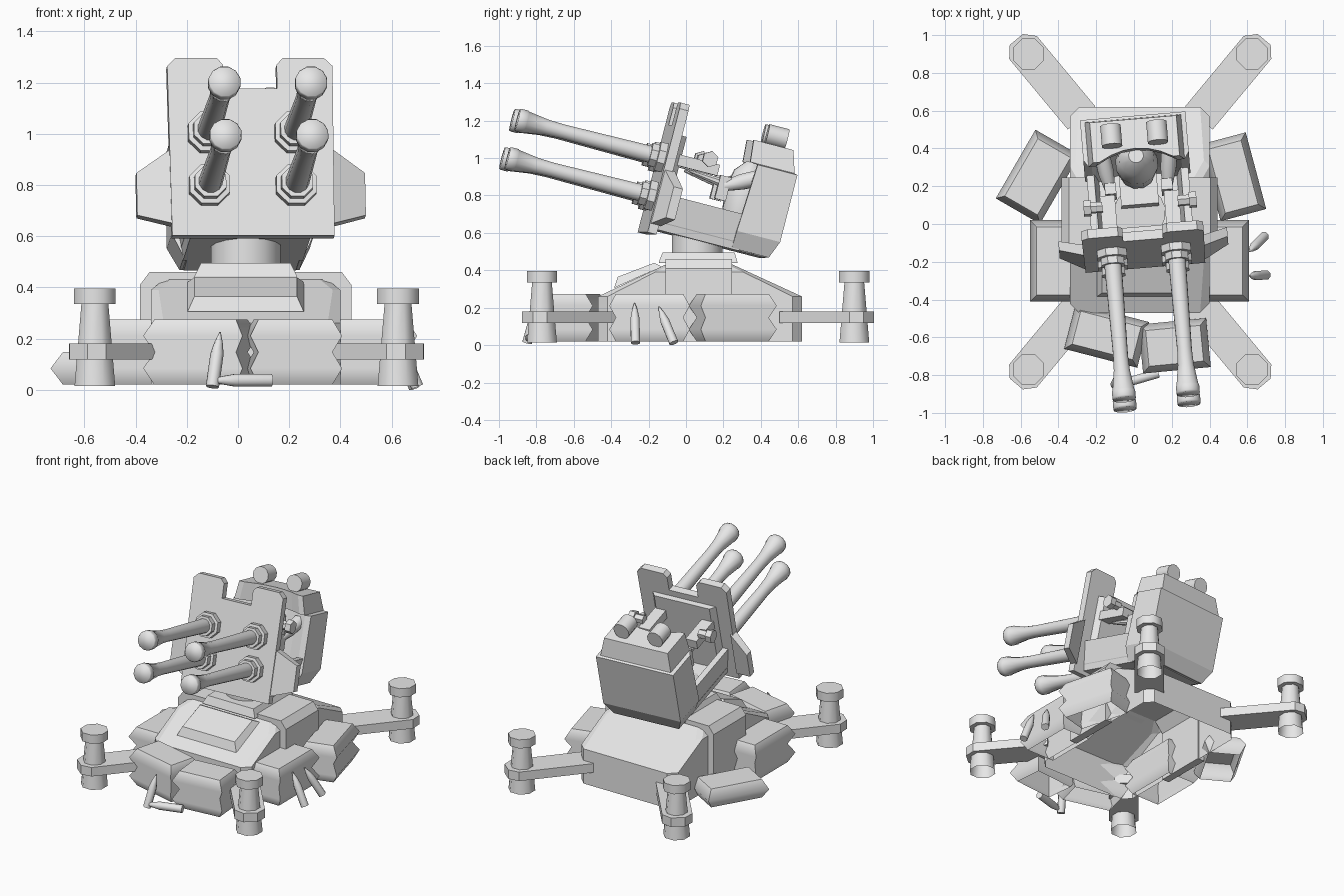
import bpy, bmesh, math
from mathutils import Matrix, Vector

if "Cube" in bpy.data.objects:
    bpy.data.objects.remove(bpy.data.objects["Cube"], do_unlink=True)

GREY = (0.8, 0.8, 0.8, 1)
mat = bpy.data.materials.new("plain grey")
mat.diffuse_color = GREY
mat.use_nodes = True
mat.node_tree.nodes["Principled BSDF"].inputs["Base Color"].default_value = GREY

CX = 0.03
BASE = Matrix.Translation((CX, 0, 0))
# turret frame: turned slightly and tipped so the guns aim up
TURRET = (Matrix.Translation((0.036, 0.06, 0.598)) @ Matrix.Rotation(math.radians(4.8), 4, 'Z')
          @ Matrix.Rotation(math.radians(-14.5), 4, 'X'))


def solid(name, rings, M=Matrix(), smooth=0, open_bottom=False):
    """Skin a list of equal-length point rings and cap the ends; smooth is an angle in degrees."""
    bm = bmesh.new()
    loops = [[bm.verts.new(M @ Vector(p)) for p in r] for r in rings]
    n = len(loops[0])
    for a, b in zip(loops, loops[1:]):
        for i in range(n):
            j = (i + 1) % n
            bm.faces.new((a[i], a[j], b[j], b[i]))
    bottom = bm.faces.new(loops[0][::-1])
    bm.faces.new(loops[-1])
    bmesh.ops.recalc_face_normals(bm, faces=bm.faces)
    if open_bottom:
        bm.faces.remove(bottom)
    me = bpy.data.meshes.new(name)
    bm.to_mesh(me)
    bm.free()
    me.materials.append(mat)
    ob = bpy.data.objects.new(name, me)
    bpy.context.collection.objects.link(ob)
    if smooth:
        bpy.ops.object.select_all(action='DESELECT')
        ob.select_set(True)
        bpy.context.view_layer.objects.active = ob
        bpy.ops.object.shade_smooth_by_angle(angle=math.radians(smooth))


def rect(z, hx, y0, y1, x=0):
    return [(x - hx, y0, z), (x + hx, y0, z), (x + hx, y1, z), (x - hx, y1, z)]


def octo(z, hx, y0, y1, c):
    """Rectangle with cut corners."""
    return [(-hx + c, y0, z), (hx - c, y0, z), (hx, y0 + c, z), (hx, y1 - c, z),
            (hx - c, y1, z), (-hx + c, y1, z), (-hx, y1 - c, z), (-hx, y0 + c, z)]


def box(name, x, hx, y0, y1, z0, z1, M):
    solid(name, [rect(z0, hx, y0, y1, x), rect(z1, hx, y0, y1, x)], M)


def lathe(name, start, direction, profile, n, M=Matrix(), smooth=0, open_bottom=False):
    """Round part from (distance, radius) pairs along a direction."""
    rot = Vector(direction).to_track_quat('Z', 'Y').to_matrix().to_4x4()
    rings = [[(r * math.cos(math.tau * (i + .5) / n), r * math.sin(math.tau * (i + .5) / n), d)
              for i in range(n)] for d, r in profile]
    solid(name, rings, M @ Matrix.Translation(start) @ rot, smooth, open_bottom)


# ---- hull: a shell open underneath, with a raised arch across the middle
solid("hull", [octo(.02, .37, -.47, .62, .05), octo(.26, .37, -.47, .62, .05),
               octo(.39, .37, -.195, .337, .03), octo(.43, .32, -.11, .25, .03)], BASE, open_bottom=True)
arch = [(.36, .02), (.413, .02), (.413, .41), (.375, .46)]
arch += [(-x, z) for x, z in reversed(arch)] + [(-.36, .36), (-.30, .43), (.30, .43), (.36, .36)]
solid("hull_middle", [[(x, y, z) for x, z in arch] for y in (-.11, .245)], BASE)
solid("front_hatch", [
    [(-.227, -.385, .305), (.227, -.385, .305), (.227, -.13, .42), (-.227, -.13, .42)],
    [(-.2, -.365, .365), (.2, -.365, .365), (.2, -.17, .44), (-.2, -.17, .44)]], BASE)
solid("turret_pedestal", [rect(.44, .2, -.145, .275), rect(.445, .2, -.145, .275),
                          rect(.495, .175, -.125, .26)], BASE)
lathe("turret_neck", (CX, .06, .48), (0, 0, 1), [(0, .138), (.15, .138)], 16, smooth=35)

# ---- outriggers with feet
for sx in (-1, 1):
    for sy in (-1, 1):
        side = ("left" if sx > 0 else "right") + ("_rear" if sy > 0 else "_front")
        foot = Vector((.033 + sx * .592, .065 + sy * .835, 0))
        d = Vector((-sx * .64, -sy * .77, 0))
        n = Vector((-d.y, d.x, 0))
        plan = [(-.1, -.045), (-.045, -.095), (.44, -.095), (.44, .095), (-.045, .095), (-.1, .045)]
        solid("outrigger_arm_" + side,
              [[foot + d * a + n * b + Vector((0, 0, z)) for a, b in plan] for z in (.118, .18)])
        lathe("foot_post_" + side, foot, (0, 0, 1), [(.015, .086), (.335, .057)], 8, smooth=50, open_bottom=True)
        lathe("foot_cap_" + side, foot, (0, 0, 1), [(.335, .088), (.395, .088)], 8, smooth=50)


# ---- sandbags: layers with a bulging waist, open underneath
def sandbag(name, x, y, angle, length, width, layers):
    M = Matrix.Translation((x, y, 0)) @ Matrix.Rotation(math.radians(angle), 4, 'Z')
    rings = []
    for k in range(2 * layers + 1):
        e = 0 if k % 2 else .035
        rings.append(rect(.02 + k * .0635, length / 2 - e, -width / 2 + e, width / 2 - e))
    solid(name, rings, M, 59.5, True)


sandbag("sandbag_left", .47, -.195, 90, .43, .28, 2)
sandbag("sandbag_right", -.41, -.195, 90, .43, .28, 2)
sandbag("sandbag_left_rear", .525, .25, 105, .42, .25, 2)
sandbag("sandbag_right_rear", -.51, .25, 60, .42, .27, 1)
sandbag("sandbag_front_right", -.145, -.59, -14.5, .40, .25, 2)
sandbag("sandbag_front_left", .215, -.645, 5.5, .36, .26, 2)

# ---- loose shells
for i, (a, b) in enumerate([((-.10, -.85, .012), (-.07, -.79, .225)), ((.13, -.79, .037), (-.11, -.86, .037)),
                            ((.70, -.27, .012), (.61, -.275, .225)), ((.69, -.065, .012), (.61, -.145, .205))]):
    a, b = Vector(a), Vector(b)
    L = (b - a).length
    lathe("shell_%d" % (i + 1), a, b - a, [(0, .026), (.6 * L, .026), (.8 * L, .017), (L, .003)], 8, smooth=50)

# ---- gun shield with raised horns and swept wings
half = [(.105, .524), (.105, .62), (.13, .648), (.29, .648), (.324, .615), (.318, -.068)]
outline = half + [(-x, z) for x, z in reversed(half)]
solid("gun_shield", [[(x, y, z) for x, z in outline] for y in (-.285, -.235)], TURRET)
solid("shield_back_plate", [[(x, y, z) for x, z in ((-w, 0), (w, 0), (w, .48), (-w, .48))]
                            for y, w in ((-.236, .23), (-.2, .2))], TURRET)
for s, side in ((1, "left"), (-1, "right")):
    solid("shield_wing_" + side, [
        [(s * .31, -.283, -.02), (s * .31, -.225, -.02), (s * .31, -.225, .285), (s * .31, -.283, .285)],
        [(s * .448, -.22, .03), (s * .448, -.17, .03), (s * .448, -.17, .2), (s * .448, -.22, .2)]], TURRET)

# ---- four guns
for s, side in ((1, "left"), (-1, "right")):
    for z, level in ((.342, "upper"), (.13, "lower")):
        tag = level + "_" + side
        x = s * .17
        lathe("gun_collar_" + tag, (x, -.28, z), (0, -1, 0), [(0, .085), (.045, .085), (.047, .066), (.085, .066)],
              8, TURRET)
        lathe("gun_barrel_" + tag, (x, -.3, z), (0, -1, 0),
              [(0, .048), (.55, .04), (.64, .044), (.75, .06), (.755, .064), (.79, .064), (.8, .06)],
              12, TURRET, 85)
    # breech, side knob and grip
    box("gun_breech_" + side, s * .17, .04, -.24, .01, .32, .38, TURRET)
    lathe("breech_knob_" + side, (s * .2, -.055, .395), (s, 0, 0), [(0, .03), (.06, .03), (.06, .044), (.1, .044)],
          6, TURRET)
    box("grip_" + side, s * .15, .03, .03, .09, .2, .33, TURRET)
    lathe("grip_rod_" + side, (s * .15, .06, .29), (0, -1, .1), [(0, .026), (.1, .018), (.2, .008)], 8, TURRET)
    lathe("grip_arm_" + side, (s * .18, .24, .37), (-s * .03, -.19, -.1), [(0, .045), (.1, .045), (.21, .028)],
          8, TURRET, 50)

# ---- turret tub
solid("turret_floor", [rect(-.04, .22, -.24, .37), rect(.005, .245, -.24, .39)], TURRET)
for s, side in ((1, "left"), (-1, "right")):
    solid("tub_wall_" + side, [
        [(s * a, -.24, z), (s * b, -.24, z), (s * b, .22, z), (s * a, .22, z)]
        for z, a, b in ((-.04, .2, .235), (.155, .23, .27))], TURRET)


# ---- rear cab with a hollow front
def cab_ring(z, hx, y0, y1, sag):
    arc = [(hx * .85 * t, y0 + sag * (1 - t * t), z) for t in (-1, -.66, -.33, 0, .33, .66, 1)]
    return [(-hx, y0, z)] + arc + [(hx, y0, z), (hx, y1, z), (-hx, y1, z)]


solid("cab", [cab_ring(-.035, .235, .18, .385, .02), cab_ring(.06, .28, .18, .42, .06),
              cab_ring(.43, .28, .2, .42, .07), cab_ring(.435, .255, .16, .405, .07),
              cab_ring(.555, .23, .15, .37, .06)], TURRET)

# ---- seat
lathe("seat_back", (0, .2, .02), (0, 0, 1), [(0, .07), (.1, .1), (.25, .115), (.36, .095), (.42, .04)],
      12, TURRET, 40)
box("seat_cushion", 0, .1, .02, .2, 0, .1, TURRET)

# ---- roof periscopes
for s, side in ((1, "left"), (-1, "right")):
    lathe("periscope_" + side, (s * .122, .33, .605), (0, -1, 0), [(0, .056), (.11, .056)], 12, TURRET, 35)
